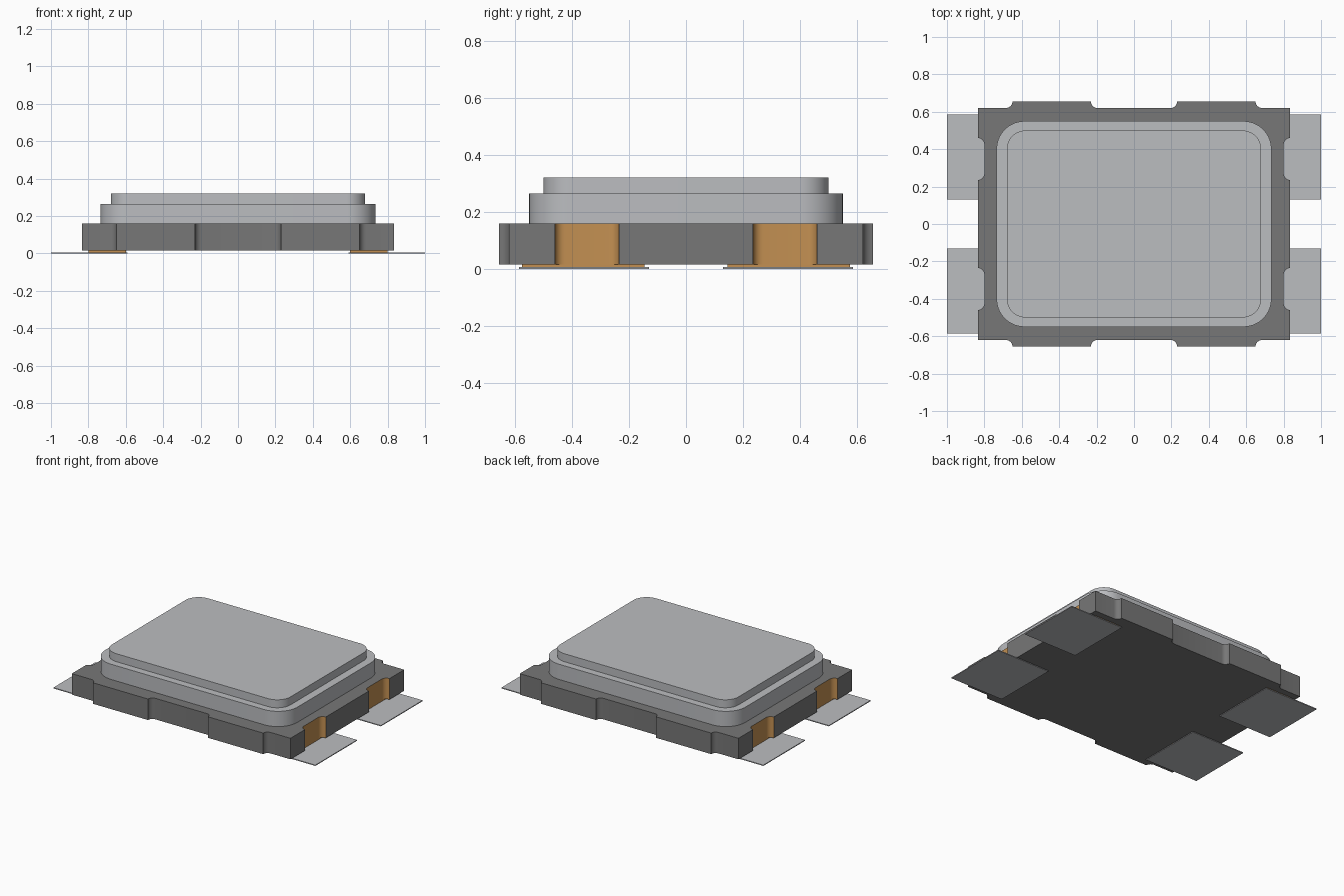
import bpy
import bmesh
from math import cos, sin, radians

cube = bpy.data.objects.get("Cube")
if cube:
    bpy.data.objects.remove(cube, do_unlink=True)


def make_material(name, rgb):
    mat = bpy.data.materials.new(name)
    mat.use_nodes = True
    mat.diffuse_color = (*rgb, 1)
    mat.node_tree.nodes["Principled BSDF"].inputs["Base Color"].default_value = (*rgb, 1)
    return mat


ceramic = make_material("dark grey ceramic", (0.185, 0.185, 0.185))
metal = make_material("light grey metal", (0.50, 0.51, 0.53))
copper = make_material("copper", (0.55, 0.28, 0.085))


def arc(cx, cy, r, start, end, steps=6):
    angles = [radians(start + (end - start) * i / steps) for i in range(steps + 1)]
    return [(cx + r * cos(a), cy + r * sin(a)) for a in angles]


def mirror_quarter(q):
    """Close a first-quadrant outline by reflecting it across both axes."""
    half = q + [(-x, y) for x, y in reversed(q)]
    return half + [(-x, -y) for x, y in half]


def prism(name, outline, z0, z1, materials, paint=None):
    bm = bmesh.new()
    base = bm.faces.new([bm.verts.new((x, y, z0)) for x, y in outline])
    top = bmesh.ops.extrude_face_region(bm, geom=[base], use_keep_orig=True)["geom"]
    bmesh.ops.translate(bm, vec=(0, 0, z1 - z0),
                        verts=[v for v in top if isinstance(v, bmesh.types.BMVert)])
    bmesh.ops.recalc_face_normals(bm, faces=bm.faces)
    for face in bm.faces:
        face.smooth = True
        if paint:
            face.material_index = paint(face)
    for edge in bm.edges:
        edge.smooth = edge.calc_face_angle(0) < radians(30)
    mesh = bpy.data.meshes.new(name)
    bm.to_mesh(mesh)
    bm.free()
    for mat in materials:
        mesh.materials.append(mat)
    obj = bpy.data.objects.new(name, mesh)
    bpy.context.collection.objects.link(obj)
    return obj


# Ceramic body with filleted recesses; the end recesses are copper plated
X, Y, STEP = 0.835, 0.655, 0.035
quarter = (arc(X, 0.27, STEP, 270, 180) + arc(X, 0.425, STEP, 180, 90)
           + [(X, Y - STEP)]
           + arc(0.685, Y, STEP, 270, 180) + arc(0.195, Y, STEP, 0, -90))


def plated(face):
    c = face.calc_center_median()
    return int(abs(face.normal.z) < 0.5 and 0.79 < abs(c.x) < X - 0.0005
               and 0.23 < abs(c.y) < 0.47)


prism("ceramic_body", mirror_quarter(quarter), 0.015, 0.16, [ceramic, copper], plated)


# Two-step metal lid
def rounded_plate(name, hx, hy, r, z0, z1):
    outline = mirror_quarter(arc(hx - r, hy - r, r, 0, 90, 14))
    return prism(name, outline, z0, z1, [metal])


rounded_plate("lid_flange", 0.735, 0.55, 0.15, 0.16, 0.265)
rounded_plate("lid_top", 0.68, 0.50, 0.10, 0.265, 0.32)


# Copper pads and solder lands at the four corners
def rectangle(x0, x1, y0, y1):
    return [(x0, y0), (x1, y0), (x1, y1), (x0, y1)]


for sx, side in ((1, "left"), (-1, "right")):
    for sy, end in ((-1, "front"), (1, "back")):
        def place(points):
            return [(sx * x, sy * y) for x, y in points]
        prism(f"pad_{end}_{side}", place(rectangle(0.60, 0.80, 0.145, 0.575)),
              0.006, 0.015, [copper])
        prism(f"land_{end}_{side}", place(rectangle(0.59, 1.0, 0.13, 0.585)),
              0, 0.006, [metal])
